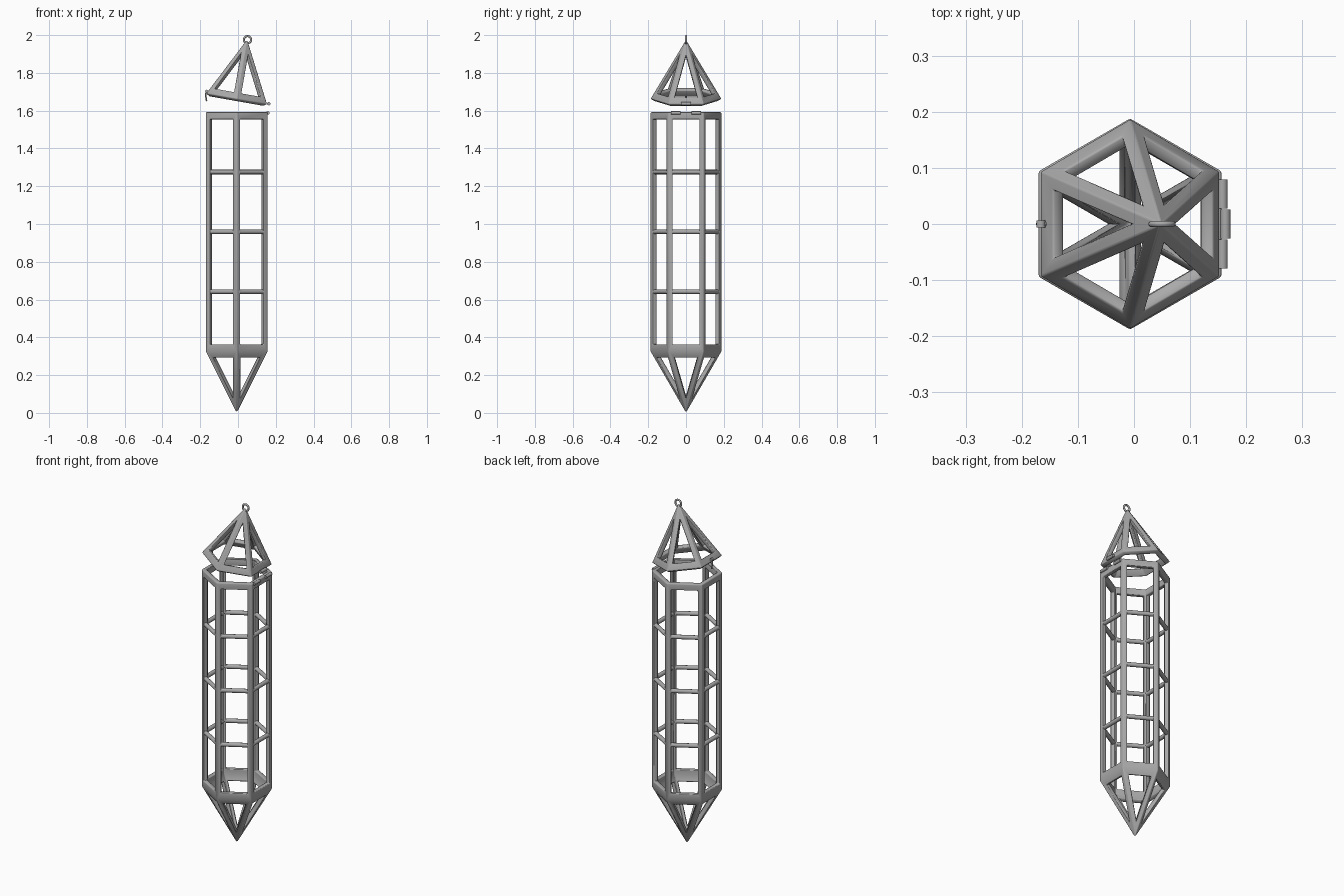
import bpy, bmesh, math
from mathutils import Vector, Matrix

cube = bpy.data.objects.get("Cube")
if cube:
    bpy.data.objects.remove(cube, do_unlink=True)

# Single grey metal
metal = bpy.data.materials.new("grey_metal")
metal.use_nodes = True
GREY = (0.4, 0.4, 0.4, 1)
metal.diffuse_color = GREY
metal.node_tree.nodes["Principled BSDF"].inputs["Base Color"].default_value = GREY

CX = -0.007            # axis of the cage
RADIUS = 0.188         # corner radius of the hexagon
POST, RAIL, DEPTH = 0.023, 0.038, 0.025
Z_LOW, Z_TOP, CONE = 0.325, 1.592, 0.318


def finish(bm, name, smooth=True):
    me = bpy.data.meshes.new(name)
    bm.to_mesh(me)
    bm.free()
    ob = bpy.data.objects.new(name, me)
    bpy.context.collection.objects.link(ob)
    me.materials.append(metal)
    if smooth:
        bpy.ops.object.select_all(action="DESELECT")
        ob.select_set(True)
        bpy.context.view_layer.objects.active = ob
        bpy.ops.object.shade_smooth_by_angle(angle=math.radians(35))
    return ob


def corner(i, z, r=RADIUS):
    a = math.radians(30 + 60 * i)
    return Vector((r * math.cos(a), r * math.sin(a), z))


def panel(bm, pts, widths):
    """Flat frame: the polygon with an opening offset by a width per edge."""
    n = len(pts)
    normal = (pts[1] - pts[0]).cross(pts[2] - pts[0]).normalized()
    dirs = [(pts[(i + 1) % n] - pts[i]).normalized() for i in range(n)]
    inner = []
    for i in range(n):
        a, b = dirs[i - 1], dirs[i]
        s = a.cross(b).dot(normal)
        inner.append(pts[i] + (b * widths[i - 1] - a * widths[i]) / s)
    outer_v = [bm.verts.new(p) for p in pts]
    inner_v = [bm.verts.new(p) for p in inner]
    for i in range(n):
        j = (i + 1) % n
        bm.faces.new((outer_v[i], outer_v[j], inner_v[j], inner_v[i]))


def frame(bm, name, matrix):
    bmesh.ops.remove_doubles(bm, verts=bm.verts[:], dist=0.0005)
    bmesh.ops.recalc_face_normals(bm, faces=bm.faces[:])
    # Keep the shell facing away from the axis
    if sum(f.normal.x * f.calc_center_median().x for f in bm.faces) < 0:
        bmesh.ops.reverse_faces(bm, faces=bm.faces[:])
    ob = finish(bm, name)
    ob.matrix_world = matrix
    solid = ob.modifiers.new("thickness", "SOLIDIFY")
    solid.thickness, solid.offset, solid.use_even_offset = DEPTH, -1, True
    bevel = ob.modifiers.new("soft_edges", "BEVEL")
    bevel.width, bevel.segments = 0.004, 2
    bevel.limit_method, bevel.angle_limit = "ANGLE", math.radians(40)
    return ob


def rod(bm, a, b, r, sides=12):
    d = b - a
    m = Matrix.Translation((a + b) / 2) @ d.to_track_quat("Z", "Y").to_matrix().to_4x4()
    bmesh.ops.create_cone(bm, cap_ends=True, segments=sides, radius1=r, radius2=r,
                          depth=d.length, matrix=m)


# Cage body with its pointed bottom
bm = bmesh.new()
tip = Vector((0, 0, 0))
for i in range(6):
    a, b = corner(i, Z_LOW), corner(i + 1, Z_LOW)
    c, d = corner(i + 1, Z_TOP), corner(i, Z_TOP)
    panel(bm, [a, b, c, d], [RAIL, POST, RAIL, POST])
    panel(bm, [b, a, tip], [RAIL, POST, POST])
frame(bm, "cage_body", Matrix.Translation((CX, 0, 0)))

# Round cross bars between the posts
bm = bmesh.new()
shift = Vector((CX, 0, 0))
for k in (1, 2, 3):
    z = Z_LOW + (Z_TOP - Z_LOW) * k / 4
    for i in range(6):
        rod(bm, corner(i, z, 0.172) + shift, corner(i + 1, z, 0.172) + shift, 0.012)
finish(bm, "cross_bars")

# Tilted lid
lid_matrix = Matrix.Translation((CX, 0, 1.663)) @ Matrix.Rotation(math.radians(10), 4, "Y")
bm = bmesh.new()
peak = Vector((0, 0, CONE))
for i in range(6):
    panel(bm, [corner(i, 0), corner(i + 1, 0), peak], [RAIL, POST, POST])
frame(bm, "lid", lid_matrix)

# Hanging ring at the lid's peak
bpy.ops.mesh.primitive_torus_add(major_segments=32, minor_segments=10, major_radius=0.019,
                                 minor_radius=0.0055, location=(0.05, 0, 1.9755),
                                 rotation=(math.pi / 2, 0, 0))
ring = bpy.context.object
ring.name = "hanging_ring"
ring.data.materials.append(metal)
bpy.ops.object.shade_smooth_by_angle(angle=math.radians(60))

# Hinge knuckles: two on the body, one on the lid
bm = bmesh.new()
for s in (-1, 1):
    rod(bm, Vector((0.158, s * 0.028, Z_TOP - 0.004)), Vector((0.158, s * 0.079, Z_TOP - 0.004)), 0.009)
finish(bm, "body_hinge")
bm = bmesh.new()
rod(bm, Vector((0.163, -0.026, 1.637)), Vector((0.163, 0.026, 1.637)), 0.009)
finish(bm, "lid_hinge")

# Latch hook opposite the hinge
bm = bmesh.new()
path = [Vector(p) for p in ((-0.15, 0, 1.703), (-0.168, 0, 1.703),
                            (-0.171, 0, 1.68), (-0.166, 0, 1.65))]
for a, b in zip(path, path[1:]):
    rod(bm, a, b, 0.004, 8)
rod(bm, Vector((-0.166, -0.006, 1.703)), Vector((-0.166, 0.006, 1.703)), 0.008)
finish(bm, "latch_hook")
